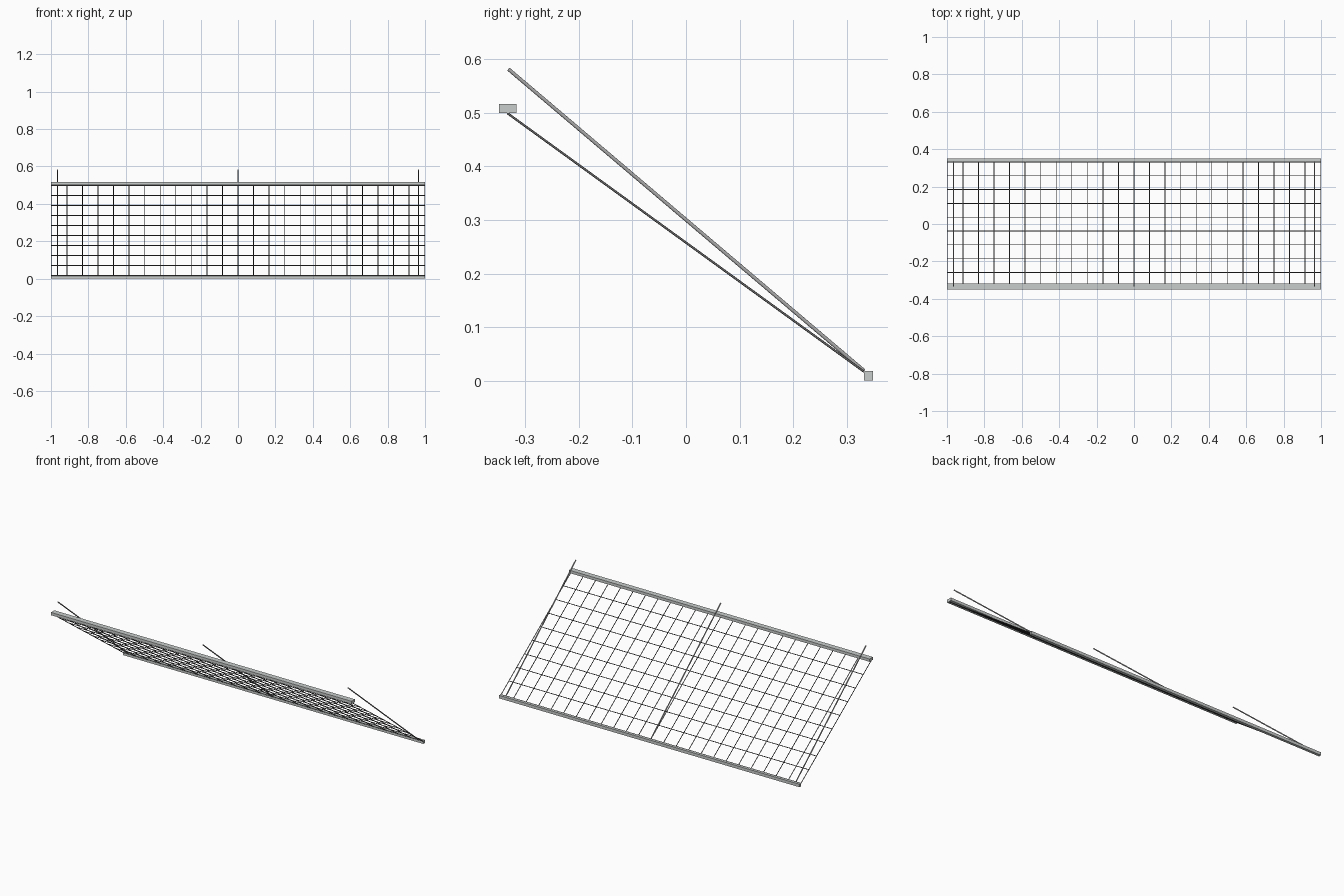
import bpy, bmesh
from mathutils import Vector, Matrix

cube = bpy.data.objects.get("Cube")
if cube:
    bpy.data.objects.remove(cube)


def material(name, color):
    mat = bpy.data.materials.new(name)
    mat.use_nodes = True
    mat.diffuse_color = (*color, 1)
    mat.node_tree.nodes["Principled BSDF"].inputs["Base Color"].default_value = (*color, 1)
    return mat


rail_grey = material("rail grey", (0.58, 0.61, 0.60))
rod_grey = material("rod grey", (0.40, 0.40, 0.40))
wire_grey = material("wire grey", (0.13, 0.13, 0.13))


def finish(bm, name, mat, smooth=False):
    mesh = bpy.data.meshes.new(name)
    bm.to_mesh(mesh)
    bm.free()
    mesh.materials.append(mat)
    if smooth:
        for p in mesh.polygons:
            p.use_smooth = len(p.vertices) == 4
    obj = bpy.data.objects.new(name, mesh)
    bpy.context.collection.objects.link(obj)
    return obj


def add_rod(bm, a, b, radius, sides=8):
    a, b = Vector(a), Vector(b)
    d = b - a
    m = Matrix.Translation((a + b) / 2) @ d.to_track_quat('Z', 'Y').to_matrix().to_4x4()
    bmesh.ops.create_cone(bm, cap_ends=True, segments=sides, radius1=radius,
                          radius2=radius, depth=d.length, matrix=m)


def box(name, lo, hi, mat):
    lo, hi = Vector(lo), Vector(hi)
    bm = bmesh.new()
    bmesh.ops.create_cube(bm, size=1, matrix=Matrix.Translation((lo + hi) / 2)
                          @ Matrix.Diagonal((*(hi - lo), 1)))
    return finish(bm, name, mat)


# Long rails along the upper front and lower back edges
box("upper_rail", (-1, -0.349, 0.500), (1, -0.317, 0.517), rail_grey)
box("lower_rail", (-1, 0.333, 0.0), (1, 0.349, 0.018), rail_grey)

# Sloping wire net between the rails
TOP, BOTTOM = Vector((0, -0.333, 0.499)), Vector((0, 0.332, 0.017))
WIRE = 0.0021
COLUMNS, ROWS = 24, 9
bm = bmesh.new()
for i in range(COLUMNS + 1):
    x = Vector(((1 - WIRE) * (2 * i / COLUMNS - 1), 0, 0))
    add_rod(bm, TOP + x, BOTTOM + x, WIRE)
finish(bm, "net_slope_wires", wire_grey, True)

bm = bmesh.new()
for j in range(ROWS + 1):
    p = TOP.lerp(BOTTOM, j / ROWS)
    add_rod(bm, p - Vector((1, 0, 0)), p + Vector((1, 0, 0)), WIRE)
finish(bm, "net_cross_wires", wire_grey, True)

# Three support rods rising more steeply above the net
for name, x in (("right", -0.965), ("middle", 0), ("left", 0.965)):
    bm = bmesh.new()
    add_rod(bm, (x, -0.332, 0.582), (x, 0.333, 0.018), 0.0034, 12)
    finish(bm, name + "_support_rod", rod_grey, True)
